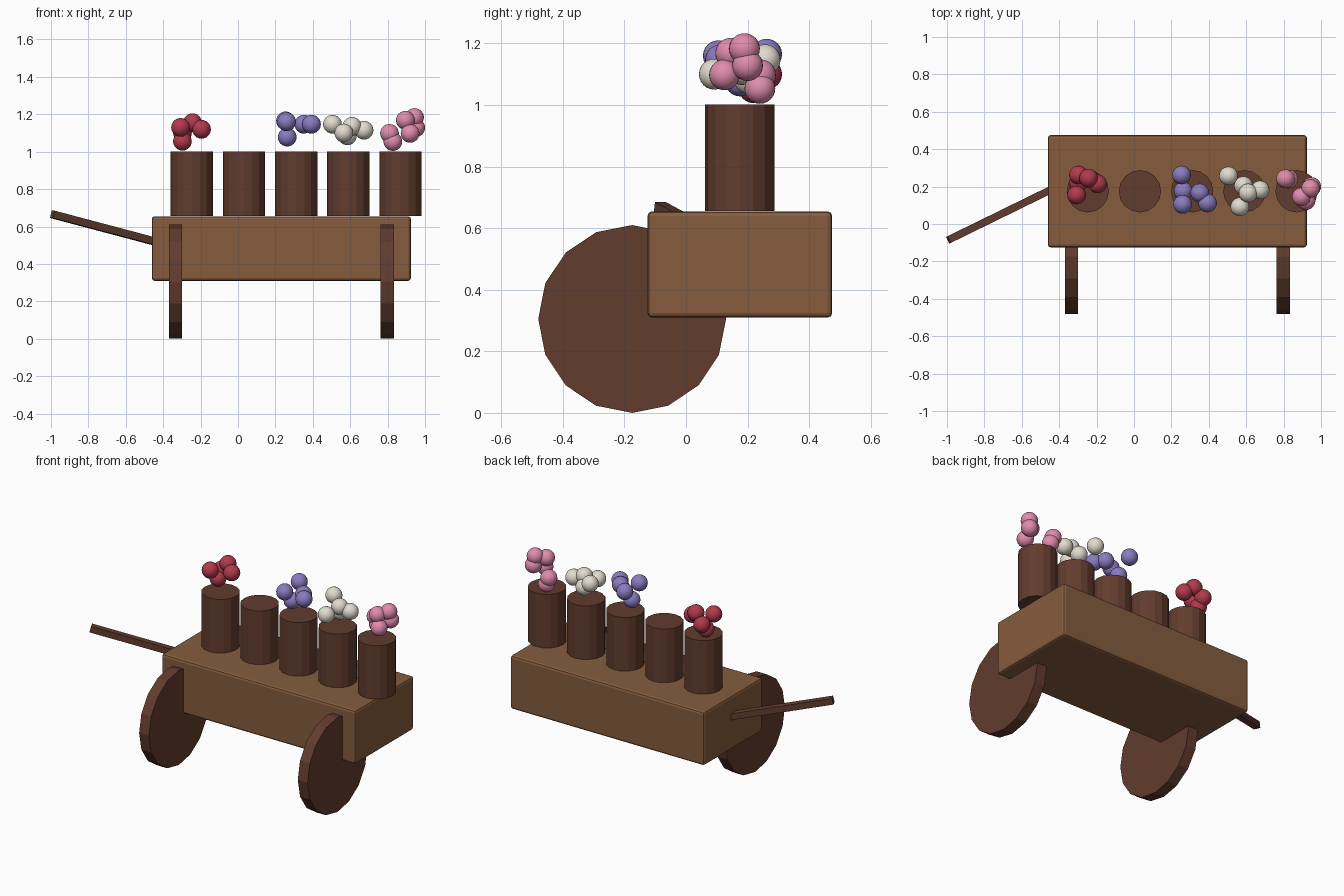
import bpy
import math
from mathutils import Vector

cube = bpy.data.objects.get("Cube")
if cube:
    bpy.data.objects.remove(cube)


def material(name, rgb):
    """Flat material from an sRGB triple."""
    linear = [((c / 255 + 0.055) / 1.055) ** 2.4 for c in rgb]
    m = bpy.data.materials.new(name)
    m.use_nodes = True
    m.diffuse_color = (*linear, 1)
    m.node_tree.nodes["Principled BSDF"].inputs["Base Color"].default_value = (*linear, 1)
    return m


wood = material("light wood", (133, 92, 61))
dark_wood = material("dark wood", (98, 60, 46))
red = material("red petals", (178, 58, 76))
purple = material("purple petals", (138, 124, 192))
white = material("cream petals", (226, 220, 206))
pink = material("pink petals", (224, 140, 172))


def finish(name, mat):
    ob = bpy.context.object
    ob.name = name
    ob.data.materials.append(mat)
    return ob


def box(name, mat, centre, size):
    bpy.ops.mesh.primitive_cube_add(size=1, location=centre)
    ob = finish(name, mat)
    ob.scale = size
    bpy.ops.object.transform_apply(location=False, rotation=False, scale=True)
    return ob


def cylinder(name, mat, centre, radius, depth, rotation=(0, 0, 0)):
    bpy.ops.mesh.primitive_cylinder_add(
        vertices=16, radius=radius, depth=depth, location=centre, rotation=rotation)
    return finish(name, mat)


# Cart body with softened edges
body = box("cart_body", wood, (0.232, 0.175, 0.482), (1.385, 0.6, 0.345))
bevel = body.modifiers.new("soft_edges", 'BEVEL')
bevel.width = 0.015
bevel.segments = 2

# Wheels
for side, x in (("right", -0.335), ("left", 0.798)):
    cylinder(side + "_wheel", dark_wood, (x, -0.175, 0.305), 0.305, 0.07,
             (0, math.pi / 2, 0))

# Slanted pull handle
start, end = Vector((-0.40, 0.205, 0.508)), Vector((-0.992, -0.085, 0.665))
handle = box("handle", dark_wood, (start + end) / 2, (0.04, 0.04, (end - start).length))
handle.rotation_euler = (end - start).to_track_quat('Z', 'Y').to_euler()

# Row of pots
for i in range(5):
    cylinder("pot_%d" % (i + 1), dark_wood, (-0.247 + 0.279 * i, 0.175, 0.828), 0.113, 0.346)

# Blossom clusters, one sphere per blossom
clusters = {
    "red": (red, [(-0.307, 0.155, 1.13), (-0.297, 0.22, 1.056), (-0.243, 0.245, 1.155),
                  (-0.195, 0.215, 1.12), (-0.297, 0.262, 1.1)]),
    "purple": (purple, [(0.254, 0.262, 1.165), (0.26, 0.105, 1.16), (0.263, 0.176, 1.078),
                        (0.352, 0.166, 1.147), (0.393, 0.112, 1.147)]),
    "cream": (white, [(0.505, 0.257, 1.147), (0.585, 0.205, 1.085), (0.61, 0.166, 1.136),
                      (0.674, 0.182, 1.115), (0.566, 0.092, 1.1)]),
    "pink": (pink, [(0.944, 0.19, 1.183), (0.895, 0.145, 1.168), (0.92, 0.125, 1.098),
                    (0.828, 0.24, 1.054), (0.95, 0.2, 1.128), (0.81, 0.242, 1.098)]),
}
for colour, (mat, centres) in clusters.items():
    for i, centre in enumerate(centres):
        bpy.ops.mesh.primitive_uv_sphere_add(
            segments=24, ring_count=12, radius=0.05, location=centre)
        finish("%s_blossom_%d" % (colour, i + 1), mat)
        bpy.ops.object.shade_smooth()
